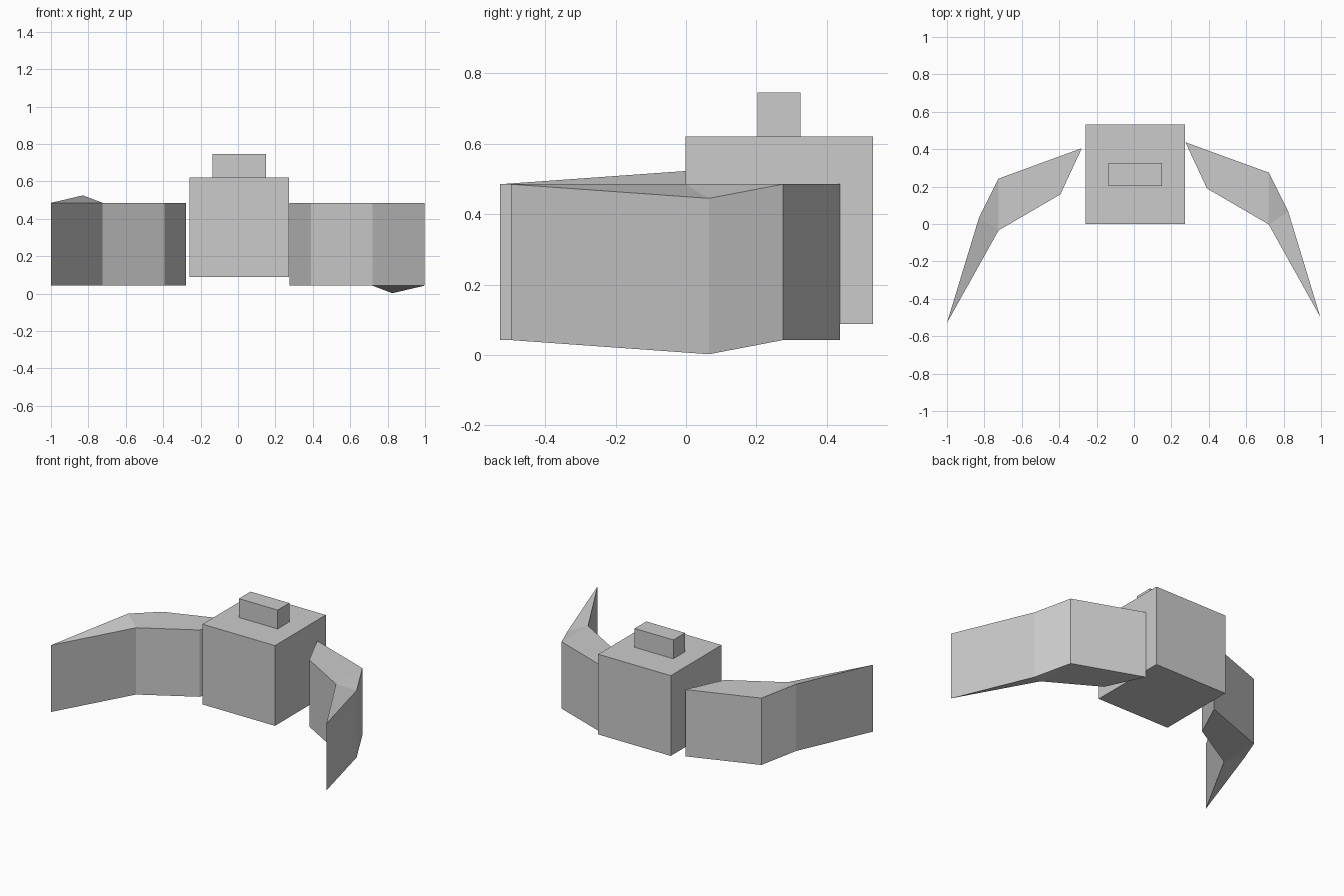
import bpy, bmesh

if "Cube" in bpy.data.objects:
    bpy.data.objects.remove(bpy.data.objects["Cube"])


def box(name, x0, x1, y0, y1, z0, z1):
    bpy.ops.mesh.primitive_cube_add(
        size=1, location=((x0 + x1) / 2, (y0 + y1) / 2, (z0 + z1) / 2))
    ob = bpy.context.object
    ob.name = name
    ob.scale = (x1 - x0, y1 - y0, z1 - z0)
    bpy.ops.object.transform_apply(location=False, rotation=False, scale=True)
    return ob


# Bent arm outline seen from above; the elbow corner is shifted in height
OUTLINE = [(0.275, 0.437), (0.39, 0.19), (0.72, -0.002),
           (0.996, -0.497), (0.825, 0.065), (0.72, 0.275)]
ELBOW = 4
CAPS = [(0, 1, 2, 5), (2, 4, 5), (2, 3, 4)]


def arm(name, side, dx, dy, elbow_dz, z0=0.042, z1=0.485):
    bm = bmesh.new()
    rings = []
    for z in (z0, z1):
        rings.append([bm.verts.new((side * x + dx, y + dy,
                                    z + (elbow_dz if i == ELBOW else 0)))
                      for i, (x, y) in enumerate(OUTLINE)])
    low, high = rings
    for cap in CAPS:
        bm.faces.new([high[i] for i in cap])
        bm.faces.new([low[i] for i in reversed(cap)])
    n = len(OUTLINE)
    for i in range(n):
        j = (i + 1) % n
        bm.faces.new((low[i], low[j], high[j], high[i]))
    bmesh.ops.recalc_face_normals(bm, faces=bm.faces)
    mesh = bpy.data.meshes.new(name)
    bm.to_mesh(mesh)
    bm.free()
    ob = bpy.data.objects.new(name, mesh)
    bpy.context.collection.objects.link(ob)
    return ob


# Central body with a small block on top
box("body", -0.26, 0.272, -0.001, 0.531, 0.088, 0.62)
box("top_block", -0.135, 0.149, 0.203, 0.325, 0.62, 0.745)

# Two curved side arms, the elbows bending in opposite height directions
arm("right_arm", 1, 0, 0, -0.04)
arm("left_arm", -1, -0.004, -0.032, 0.04)
